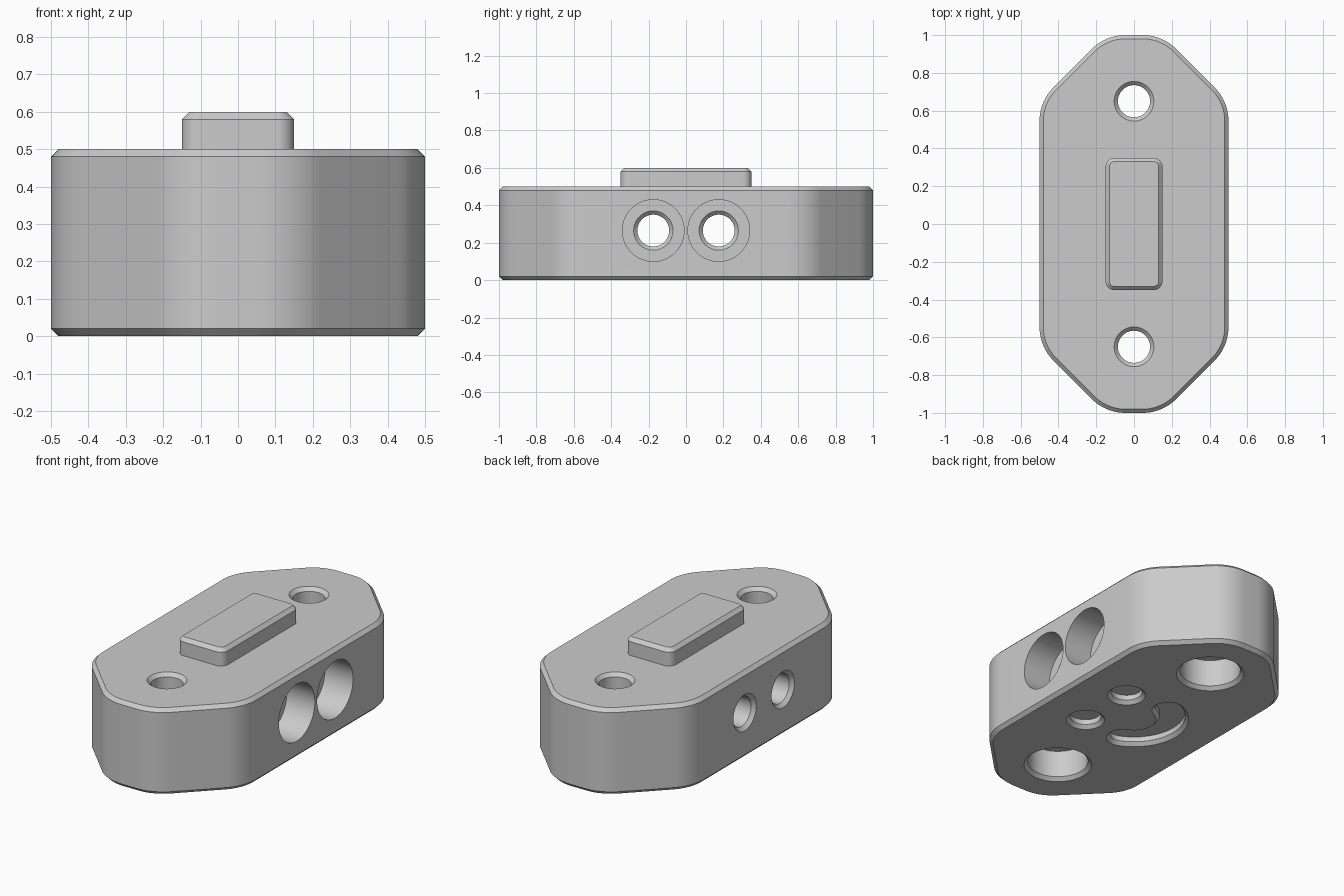
import bpy, bmesh
from math import sin, cos, pi, radians
from mathutils import Vector, Matrix

cube = bpy.data.objects.get("Cube")
if cube:
    bpy.data.objects.remove(cube)

# Single grey finish
grey = bpy.data.materials.new("light grey")
grey.use_nodes = True
colour = (0.6, 0.6, 0.6, 1)
grey.diffuse_color = colour
grey.node_tree.nodes["Principled BSDF"].inputs["Base Color"].default_value = colour

CH = 0.02      # chamfer used on every edge
BORE = 0.085   # screw hole radius
HEAD = 0.165   # screw head recess radius
SINK = 0.18    # screw head recess depth


def arc(cx, cy, r, start, end, steps):
    """Points along an arc, angles in degrees."""
    angles = [radians(start + (end - start) * i / steps) for i in range(steps + 1)]
    return [(cx + r * cos(a), cy + r * sin(a)) for a in angles]


def circle(r):
    return arc(0, 0, r, 0, 360, 64)[:-1]


def rounded(corners, radius, inset=0):
    """Convex anticlockwise outline with filleted corners, moved inwards by inset."""
    points = []
    n = len(corners)
    for i in range(n):
        p, c, q = (Vector(corners[(i + k) % n]) for k in (-1, 0, 1))
        d1, d2 = (c - p).normalized(), (q - c).normalized()
        n1, n2 = Vector((d1.y, -d1.x)), Vector((d2.y, -d2.x))
        middle = c - (n1 + n2) * radius / (1 + n1.dot(n2))
        for k in range(13):
            t = n1.angle_signed(n2) * -k / 12
            direction = Matrix.Rotation(t, 2) @ n1
            points.append(tuple(middle + direction * (radius - inset)))
    return points


def loft(name, layers, matrix=None):
    """Solid through a stack of (outline, height) layers, capped at both ends."""
    bm = bmesh.new()
    rings = [[bm.verts.new((x, y, z)) for x, y in loop] for loop, z in layers]
    for low, high in zip(rings, rings[1:]):
        for i in range(len(low)):
            j = (i + 1) % len(low)
            bm.faces.new((low[i], low[j], high[j], high[i]))
    bm.faces.new(rings[0][::-1])
    bm.faces.new(rings[-1])
    if matrix:
        bm.transform(matrix)
    bmesh.ops.recalc_face_normals(bm, faces=bm.faces)
    mesh = bpy.data.meshes.new(name)
    bm.to_mesh(mesh)
    bm.free()
    mesh.materials.append(grey)
    ob = bpy.data.objects.new(name, mesh)
    bpy.context.collection.objects.link(ob)
    return ob


def mirrored(quarter):
    """Full outline from its first-quadrant corners, listed anticlockwise."""
    half = quarter + [(-x, y) for x, y in quarter[::-1]]
    return half + [(-x, -y) for x, y in half]


# Block with clipped, rounded corners and chamfered rims
plan = mirrored([(0.5, 0.65), (0.15, 1)])
wide, narrow = rounded(plan, 0.25), rounded(plan, 0.25, CH)
body = loft("block", [(narrow, 0), (wide, CH), (wide, 0.5 - CH), (narrow, 0.5)])

# Raised key on top
plan = mirrored([(0.15, 0.35)])
wide, narrow = rounded(plan, 0.045), rounded(plan, 0.045, CH)
key = loft("raised_key", [(wide, 0.45), (wide, 0.6 - CH), (narrow, 0.6)])

OUT = 0.05     # how far cutters reach past a surface


def screw_cutter(name, length, rim, matrix):
    """Stepped bore from the head side at 0 to the far face at length."""
    profile = [(HEAD + rim, -OUT), (HEAD + rim, 0), (HEAD, rim), (HEAD, SINK),
               (BORE + CH, SINK), (BORE, SINK + CH), (BORE, length - CH),
               (BORE + CH, length), (BORE + CH, length + OUT)]
    if not rim:
        del profile[1:3]
    return loft(name, [(circle(r), z) for r, z in profile], matrix)


def smile(width):
    """Curved slot outline with round ends."""
    r, a, b = 0.21, 113, 247
    ends = [(r * cos(radians(t)), r * sin(radians(t))) for t in (a, b)]
    return (arc(0, 0, r + width, a, b, 40)
            + arc(*ends[1], width, b, b + 180, 16)[1:-1]
            + arc(0, 0, r - width, b, a, 40)
            + arc(*ends[0], width, a + 180, a + 360, 16)[1:-1])


def pocket(name, outline, width, matrix=None):
    """Shallow chamfered recess in the underside."""
    steps = [(width + CH, -OUT), (width + CH, 0), (width, CH), (width, 0.05)]
    return loft(name, [(outline(w), z) for w, z in steps], matrix)


cutters = [pocket("curved_slot_cutter", smile, 0.07)]
for side in (-1, 1):
    cutters.append(screw_cutter("upright_hole_cutter", 0.5, CH,
                                Matrix.Translation((0, 0.65 * side, 0))))
    sideways = Matrix.Translation((0.5, 0.175 * side, 0.265)) @ Matrix.Rotation(-pi / 2, 4, 'Y')
    cutters.append(screw_cutter("cross_hole_cutter", 1, 0, sideways))
    cutters.append(pocket("round_pocket_cutter", circle, BORE,
                          Matrix.Translation((0.2, 0.175 * side, 0))))

# Join the key, cut the holes, then drop the helpers
for tool in [key] + cutters:
    tool.hide_render = True
    mod = body.modifiers.new(tool.name, 'BOOLEAN')
    mod.operation = 'UNION' if tool is key else 'DIFFERENCE'
    mod.solver = 'EXACT'
    mod.object = tool

bpy.ops.object.select_all(action='DESELECT')
body.select_set(True)
bpy.context.view_layer.objects.active = body
for mod in list(body.modifiers):
    bpy.ops.object.modifier_apply(modifier=mod.name)
for tool in [key] + cutters:
    bpy.data.objects.remove(tool)
bpy.ops.object.shade_smooth_by_angle(angle=radians(30))
